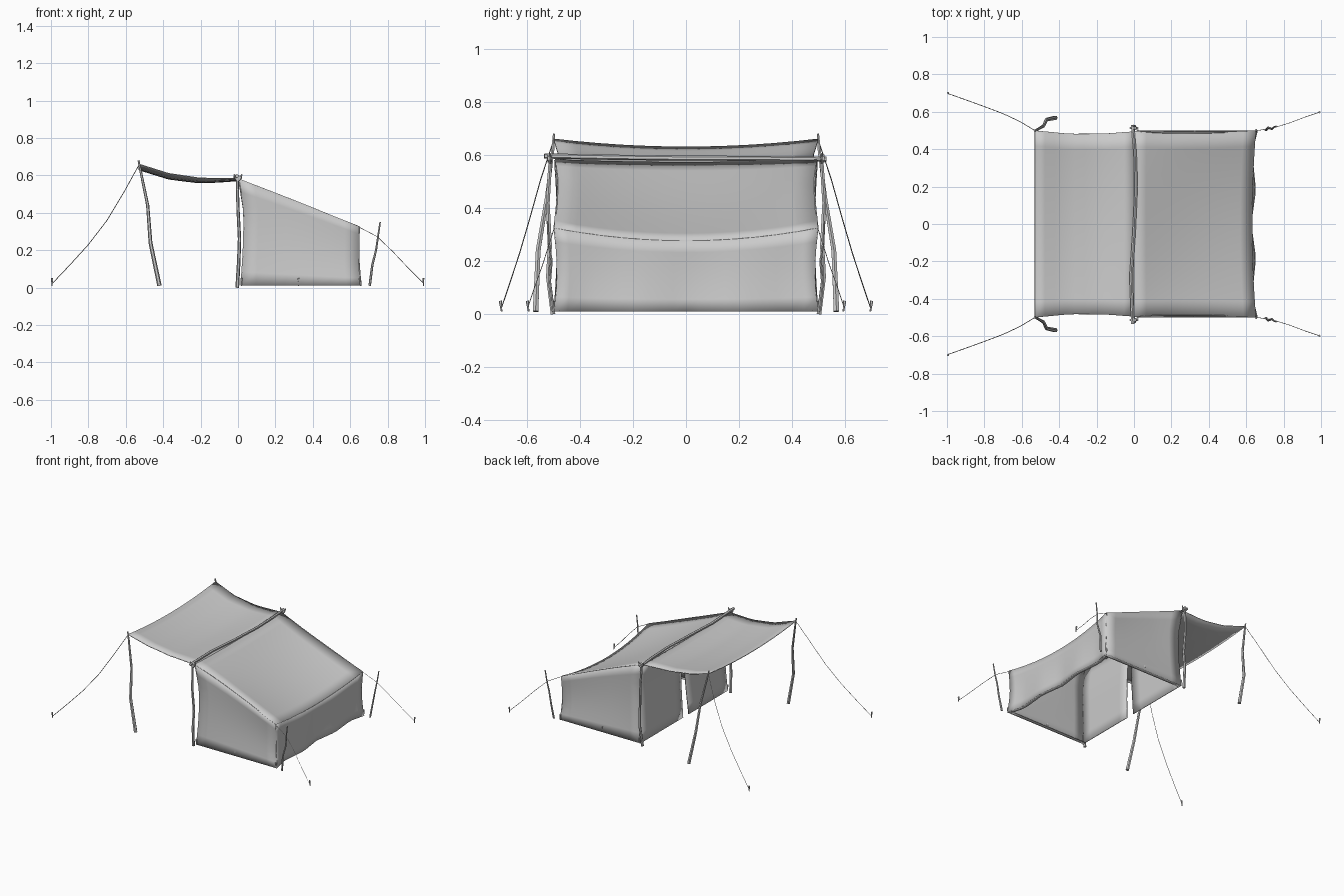
import bpy, bmesh
from math import sin, cos, pi
from mathutils import Vector

if "Cube" in bpy.data.objects:
    bpy.data.objects.remove(bpy.data.objects["Cube"])


def lerp_table(t, pts):
    # piecewise linear lookup through (t, value) pairs
    for (a, va), (b, vb) in zip(pts, pts[1:]):
        if t <= b:
            return va + (vb - va) * (t - a) / (b - a)
    return pts[-1][1]


def cloth(name, f, nu, nv, thick=0.005):
    # sheet from a function of u, v in 0..1
    bm = bmesh.new()
    rows = [[bm.verts.new(f(i / nu, j / nv)) for j in range(nv + 1)] for i in range(nu + 1)]
    for i in range(nu):
        for j in range(nv):
            bm.faces.new((rows[i][j], rows[i + 1][j], rows[i + 1][j + 1], rows[i][j + 1]))
    bmesh.ops.recalc_face_normals(bm, faces=bm.faces)
    for face in bm.faces:
        face.smooth = True
    me = bpy.data.meshes.new(name)
    bm.to_mesh(me)
    bm.free()
    ob = bpy.data.objects.new(name, me)
    bpy.context.collection.objects.link(ob)
    mod = ob.modifiers.new("thickness", 'SOLIDIFY')
    mod.thickness = thick
    mod.offset = 0
    return ob


def stick(name, pts, r0, r1=None, sides=6):
    # tapered tube through points
    r1 = r0 if r1 is None else r1
    pts = [Vector(p) for p in pts]
    n = len(pts)
    bm = bmesh.new()
    rings = []
    for i, p in enumerate(pts):
        d = (pts[min(i + 1, n - 1)] - pts[max(i - 1, 0)]).normalized()
        ref = Vector((0, 1, 0)) if abs(d.y) < 0.8 else Vector((1, 0, 0))
        a = d.cross(ref).normalized()
        b = d.cross(a)
        r = r0 + (r1 - r0) * i / (n - 1)
        rings.append([bm.verts.new(p + r * (a * cos(2 * pi * k / sides) + b * sin(2 * pi * k / sides)))
                      for k in range(sides)])
    for q, s in zip(rings, rings[1:]):
        for k in range(sides):
            m = (k + 1) % sides
            bm.faces.new((q[k], q[m], s[m], s[k]))
    bm.faces.new(rings[0])
    bm.faces.new(rings[-1])
    bmesh.ops.recalc_face_normals(bm, faces=bm.faces)
    me = bpy.data.meshes.new(name)
    bm.to_mesh(me)
    bm.free()
    ob = bpy.data.objects.new(name, me)
    bpy.context.collection.objects.link(ob)
    return ob


# awning sheet, sagging between its poles and the ridge
AWN_Z = [(0, .66), (.3, .61), (.62, .585), (1, .582)]
AWN_Y = [(0, .5), (.35, .482), (.7, .483), (1, .495)]


def awning(u, v):
    s = 2 * v - 1
    sag = .03 - .02 * u ** 3
    return (-.53 + .53 * u, s * lerp_table(u, AWN_Y),
            lerp_table(u, AWN_Z) - sag * (1 - s * s))


cloth("awning", awning, 10, 12)

# main roof
ROOF_Y = [(0, .495), (.3, .485), (.65, .488), (1, .498)]


def roof(u, v):
    s = 2 * v - 1
    k = 1 - s * s
    return (.65 * u - .02 * k * u, s * lerp_table(u, ROOF_Y),
            .582 - .257 * u - k * (.01 + .038 * u) - .012 * sin(pi * u) * k)


cloth("roof", roof, 10, 12)


# front edge of the side walls bows inward
def front_x(z):
    return lerp_table(z, [(0, .015), (.2, .028), (.4, .033), (.58, .004)])


for sgn, side in ((-1, "right"), (1, "left")):
    def side_wall(u, v):
        z_top = .582 - .257 * u
        z = .012 + (z_top - .012) * v
        back = lerp_table(v, [(0, .66), (.3, .645), (1, .648)])
        fx = front_x(z)
        y = .497 - .012 * sin(pi * v) - (.497 - lerp_table(u, ROOF_Y)) * v
        return (fx + (back - fx) * u, sgn * y, z)

    def door_flap(u, v):
        z = .012 + .555 * v
        inner = (.012 if sgn > 0 else .012 + .04 * (1 - v))
        outer = .497 - .012 * sin(pi * v)
        return (front_x(z), sgn * (outer + (inner - outer) * u), z - .008 * u * v)

    def hem(u, v):
        return (.015 + .64 * u, sgn * (.497 - .022 * v), .012)

    cloth("side_wall_" + side, side_wall, 8, 8)
    cloth("door_flap_" + side, door_flap, 6, 8)
    cloth("side_hem_" + side, hem, 6, 1, .004)


# back wall with scalloped bottom between pegs
def back_x(y, v):
    a = abs(y)
    low = lerp_table(a, [(0, .625), (.18, .65), (.38, .63), (.5, .66)])
    top = .65 - .02 * (1 - (y / .5) ** 2)
    return low + (top - low) * v - .006 * sin(pi * v)


def back_wall(u, v):
    s = 2 * u - 1
    w = .497 - .01 * sin(pi * v)
    z_top = roof(1, u)[2]
    return (back_x(s * w, v), s * w, .012 + (z_top - .012) * v)


def back_hem(u, v):
    y = (2 * u - 1) * .497
    return (back_x(y, 0) - .022 * v, y, .012)


cloth("back_wall", back_wall, 20, 6)
cloth("back_hem", back_hem, 20, 1, .004)

# ridge pole
stick("ridge_pole", [(-.006, -.535, .597), (-.016, -.28, .592), (0, -.05, .589),
                     (.012, .2, .588), (.006, .38, .587), (-.008, .53, .585)], .010, .009)

for s, side in ((-1, "right"), (1, "left")):
    # forked ridge uprights
    stick("upright_" + side, [(-.004, s * .502, 0), (.004, s * .52, .14), (.008, s * .514, .26),
                              (0, s * .522, .42), (-.004, s * .512, .575)], .010, .008)
    for d in (-1, 1):
        stick("upright_fork_" + side, [(0, s * .512, .57), (d * .014, s * .512, .585),
                                       (d * .02, s * .514, .605)], .006, .004)
    # ridge lashing
    stick("lashing_" + side, [(0, s * .505, .588), (0, s * .522, .588)], .015)
    # awning poles
    stick("awning_pole_" + side, [(-.42, s * .568, .01), (-.468, s * .558, .24), (-.483, s * .525, .44),
                                  (-.52, s * .503, .62), (-.532, s * .498, .68)], .012, .005)
    # rear guy poles
    stick("rear_pole_" + side, [(.704, s * .502, .01), (.718, s * .515, .12), (.738, s * .508, .2),
                                (.748, s * .518, .27), (.76, s * .522, .35)], .007, .004)
    # guy ropes
    stick("awning_rope_" + side, [(-.53, s * .5, .655), (-.61, s * .548, .51), (-.7, s * .59, .36),
                                  (-.8, s * .628, .23), (-.9, s * .664, .12), (-.99, s * .696, .025)],
          .002, sides=4)
    stick("rear_rope_" + side, [(.65, s * .498, .322), (.745, s * .514, .272), (.83, s * .54, .19),
                                (.91, s * .57, .105), (.99, s * .597, .025)], .0015, sides=4)
    # ground pegs
    for x, y in ((-.993, .698), (.993, .596), (.02, .5), (.325, .492), (.655, .5)):
        stick("peg_" + side, [(x, s * (y - .002), .01), (x - .002, s * (y + .003), .05)], .003, .006, 5)
